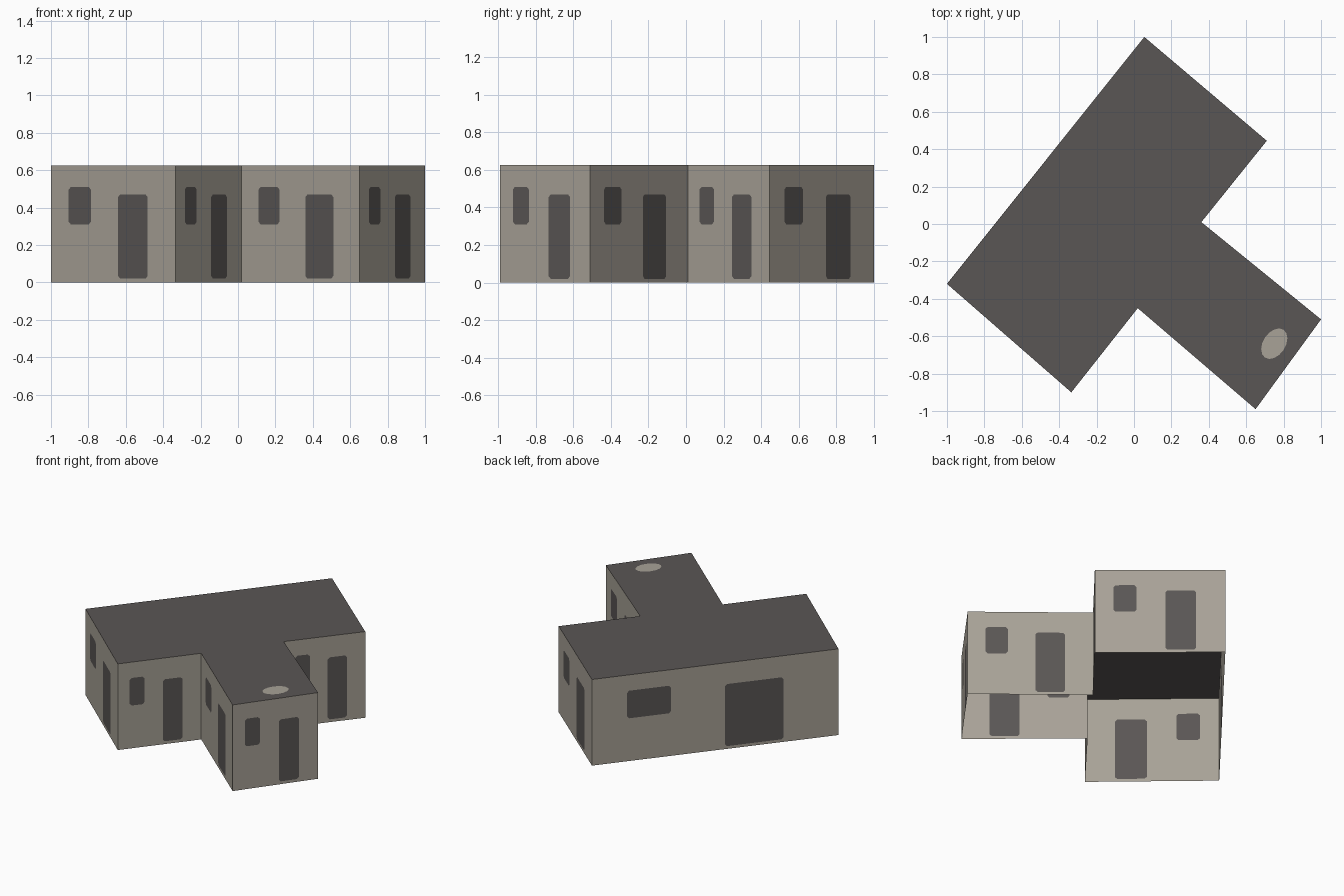
import bpy, bmesh, math
from mathutils import Vector

if "Cube" in bpy.data.objects:
    bpy.data.objects.remove(bpy.data.objects["Cube"])

H = 0.625
# T-shaped footprint, counter-clockwise
PLAN = [(-1, -0.32), (-0.335, -0.90), (0.02, -0.45), (0.65, -0.99),
        (1, -0.51), (0.36, 0.01), (0.71, 0.445), (0.055, 1)]
# openings: start and end along the wall (fraction), bottom and top height
WINDOW = (0.143, 0.320, 0.31, 0.51)
DOOR = (0.540, 0.777, 0.02, 0.47)


def material(name, rgb):
    m = bpy.data.materials.new(name)
    m.diffuse_color = (*rgb, 1)
    m.use_nodes = True
    m.node_tree.nodes["Principled BSDF"].inputs["Base Color"].default_value = m.diffuse_color
    return m


stone = material("light_stone", (0.392, 0.361, 0.309))
dark = material("dark_grey", (0.102, 0.093, 0.090))


def finish(bm, name):
    me = bpy.data.meshes.new(name)
    bm.to_mesh(me)
    bm.free()
    me.materials.append(stone)
    me.materials.append(dark)
    ob = bpy.data.objects.new(name, me)
    bpy.context.collection.objects.link(ob)


def wall(a, b, name):
    """Single-sheet wall cut into a grid, with a window and a door as coloured faces."""
    a, b = Vector((*a, 0)), Vector((*b, 0))
    length, along = (b - a).length, (b - a).normalized()
    us = [0, *WINDOW[:2], *DOOR[:2], 1]
    zs = sorted([0, *WINDOW[2:], *DOOR[2:], H])
    bm = bmesh.new()
    grid = [[bm.verts.new(a.lerp(b, u) + Vector((0, 0, z))) for u in us] for z in zs]
    for j in range(len(zs) - 1):
        for i in range(len(us) - 1):
            bm.faces.new((grid[j][i], grid[j][i + 1], grid[j + 1][i + 1], grid[j + 1][i]))
    # clip the corners of the openings
    corners = [grid[zs.index(z)][us.index(u)]
               for o in (WINDOW, DOOR) for u in o[:2] for z in o[2:]]
    bmesh.ops.bevel(bm, geom=corners, offset=0.014, offset_type='OFFSET',
                    segments=1, profile=0.5, affect='VERTICES')
    # dark where a face lies inside an opening
    for f in bm.faces:
        c = f.calc_center_median()
        u = (c - a).dot(along)
        f.material_index = int(any(
            o[0] * length + 0.008 < u < o[1] * length - 0.008 and o[2] + 0.005 < c.z < o[3] - 0.005
            for o in (WINDOW, DOOR)))
    finish(bm, name)


for k, p in enumerate(PLAN):
    wall(p, PLAN[(k + 1) % len(PLAN)], f"wall_{k + 1}")

# flat roof with a light oval spot cut into it
bm = bmesh.new()


def loop(points):
    vs = [bm.verts.new((x, y, H)) for x, y in points]
    es = [bm.edges.new((vs[i], vs[(i + 1) % len(vs)])) for i in range(len(vs))]
    return vs, es


long_axis, short_axis = Vector((0.55, 0.83)) * 0.09, Vector((0.83, -0.55)) * 0.06
oval = [Vector((0.75, -0.64)) + long_axis * math.sin(t) + short_axis * math.cos(t)
        for t in (i * math.tau / 16 for i in range(16))]
outer, outer_edges = loop(PLAN)
spot, spot_edges = loop(oval)
bmesh.ops.triangle_fill(bm, use_beauty=True, use_dissolve=False,
                        edges=outer_edges + spot_edges, normal=(0, 0, 1))
for f in bm.faces:
    f.material_index = 1
    f.normal_update()
    if f.normal.z < 0:
        f.normal_flip()
spot_face = bm.faces.new(spot)
spot_face.material_index = 0
finish(bm, "roof")
